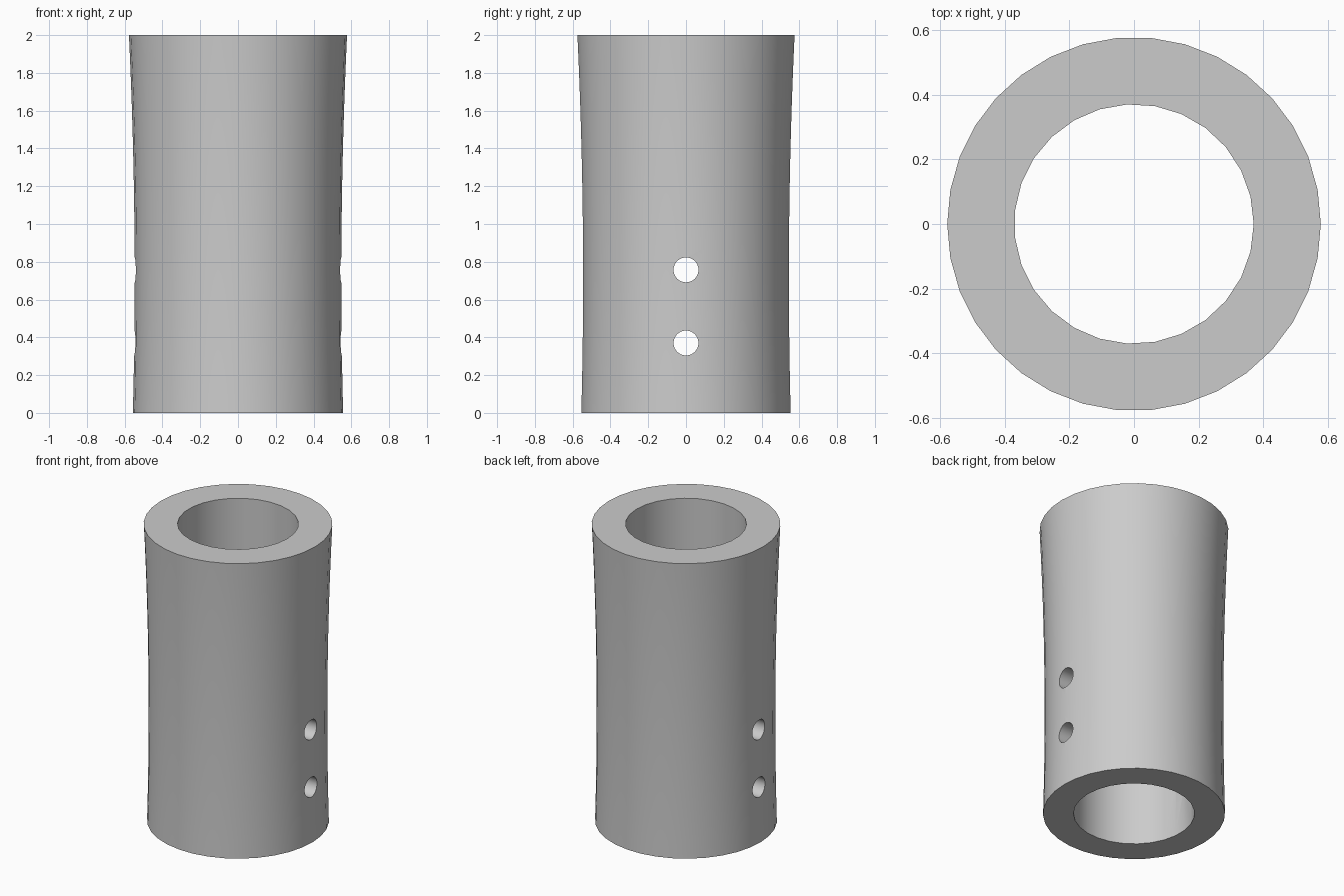
import bpy, bmesh, math
from mathutils import Matrix

default = bpy.data.objects.get("Cube")
if default:
    bpy.data.objects.remove(default, do_unlink=True)

# Single plain grey finish
grey = bpy.data.materials.new("plain_grey")
grey.use_nodes = True
colour = (0.6, 0.6, 0.6, 1)
grey.diffuse_color = colour
grey.node_tree.nodes["Principled BSDF"].inputs["Base Color"].default_value = colour


def add_object(name, bm):
    bmesh.ops.recalc_face_normals(bm, faces=bm.faces)
    mesh = bpy.data.meshes.new(name)
    bm.to_mesh(mesh)
    bm.free()
    mesh.materials.append(grey)
    obj = bpy.data.objects.new(name, mesh)
    bpy.context.collection.objects.link(obj)
    return obj


def turned_solid(name, profile, sides):
    """Stack rings of (radius, height) into a capped solid."""
    bm = bmesh.new()
    rings = [[bm.verts.new((r * math.cos(a), r * math.sin(a), z))
              for a in (math.tau * i / sides for i in range(sides))]
             for r, z in profile]
    for low, high in zip(rings, rings[1:]):
        for i in range(sides):
            j = (i + 1) % sides
            bm.faces.new((low[i], low[j], high[j], high[i]))
    bm.faces.new(rings[0][::-1])
    bm.faces.new(rings[-1])
    return add_object(name, bm)


# Gently waisted sleeve with a flared top
waist, waist_z = 0.547, 0.72
heights = [2 * i / 16 for i in range(17)]
sleeve = turned_solid(
    "sleeve", [(waist + 0.0185 * (z - waist_z) ** 2, z) for z in heights], 34)

# Straight bore down the middle
cutters = [turned_solid("bore_cutter", [(0.37, -0.1), (0.37, 2.1)], 27)]

# Two cross-pin holes through both walls, side to side
for z in (0.37, 0.757):
    bm = bmesh.new()
    bmesh.ops.create_cone(
        bm, cap_ends=True, segments=32, radius1=0.066, radius2=0.066, depth=1.6,
        matrix=Matrix.Translation((0, 0, z)) @ Matrix.Rotation(math.pi / 2, 4, 'Y'))
    cutters.append(add_object("pin_hole_cutter", bm))

for cutter in cutters:
    cutter.hide_render = True
    cut = sleeve.modifiers.new(cutter.name, 'BOOLEAN')
    cut.operation = 'DIFFERENCE'
    cut.solver = 'EXACT'
    cut.object = cutter

# Apply the cuts, then drop the cutters
graph = bpy.context.evaluated_depsgraph_get()
result = bpy.data.meshes.new_from_object(sleeve.evaluated_get(graph))
sleeve.modifiers.clear()
sleeve.data = result
for cutter in cutters:
    bpy.data.objects.remove(cutter, do_unlink=True)

# Smooth walls, crisp rims
bpy.ops.object.select_all(action='DESELECT')
sleeve.select_set(True)
bpy.context.view_layer.objects.active = sleeve
bpy.ops.object.shade_smooth_by_angle(angle=math.radians(30))
